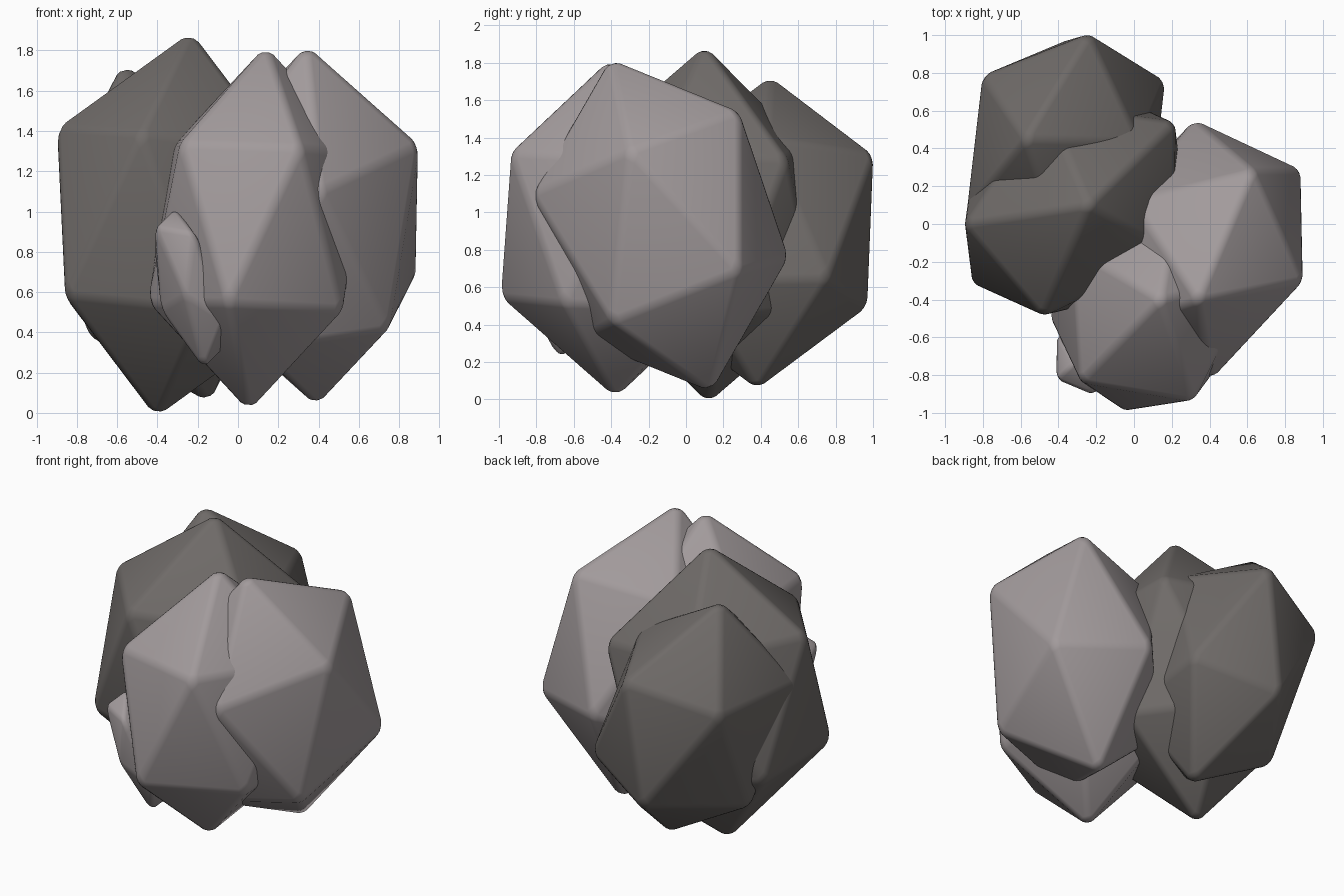
import bpy
import bmesh
import math
from mathutils import Vector

cube = bpy.data.objects.get("Cube")
if cube:
    bpy.data.objects.remove(cube, do_unlink=True)


def make_material(name, rgb):
    mat = bpy.data.materials.new(name)
    mat.use_nodes = True
    color = (*rgb, 1.0)
    mat.diffuse_color = color
    bsdf = mat.node_tree.nodes["Principled BSDF"]
    bsdf.inputs["Base Color"].default_value = color
    bsdf.inputs["Roughness"].default_value = 0.8
    return mat


light_stone = make_material("light_stone", (0.36, 0.325, 0.33))
dark_stone = make_material("dark_stone", (0.16, 0.147, 0.14))


def rock(name, mat, top, bottom, corner_a, corner_b, bevel):
    """Skewed twenty-sided rock, set by its two tips and two neighbouring upper corners."""
    top, bottom = Vector(top), Vector(bottom)
    center = (top + bottom) / 2
    axis = (top - bottom) / 2
    lift = axis / math.sqrt(5)
    # Ring directions in the sheared frame of the rock
    a = Vector(corner_a) - center - lift
    b = Vector(corner_b) - center - lift
    step = math.tau / 5
    side = (b - a * math.cos(step)) / math.sin(step)

    bm = bmesh.new()
    half = [axis * 1.03]
    for i in range(5):
        ring = a * math.cos(i * step) + side * math.sin(i * step)
        half.append(lift + ring * 1.015)
    for p in half:
        bm.verts.new(center + p)
        bm.verts.new(center - p)
    bmesh.ops.convex_hull(bm, input=bm.verts[:])
    bmesh.ops.recalc_face_normals(bm, faces=bm.faces[:])
    for f in bm.faces:
        f.smooth = True

    mesh = bpy.data.meshes.new(name)
    bm.to_mesh(mesh)
    bm.free()
    mesh.materials.append(mat)
    obj = bpy.data.objects.new(name, mesh)
    bpy.context.collection.objects.link(obj)

    # Worn edges
    mod = obj.modifiers.new("worn_edges", 'BEVEL')
    mod.width = bevel
    mod.segments = 3
    mod.limit_method = 'NONE'
    return obj


# Dark rocks
rock("middle_rock", dark_stone, (-0.24, 0.10, 1.87), (-0.40, 0.12, 0.00),
     (-0.89, 0.00, 1.42), (-0.48, -0.48, 1.39), 0.03)
rock("back_rock", dark_stone, (-0.57, 0.45, 1.71), (-0.15, 0.38, 0.07),
     (-0.24, 1.00, 1.31), (-0.80, 0.78, 1.15), 0.03)

# Light rocks
rock("front_rock", light_stone, (0.14, -0.40, 1.80), (0.05, -0.38, 0.03),
     (0.31, -0.93, 1.32), (-0.28, -0.83, 1.34), 0.03)
rock("side_rock", light_stone, (0.34, -0.40, 1.80), (0.39, 0.13, 0.06),
     (0.63, 0.28, 1.54), (0.89, -0.30, 1.33), 0.03)
rock("small_rock", light_stone, (-0.31, -0.73, 1.01), (-0.17, -0.68, 0.23),
     (-0.22, -0.90, 0.89), (-0.41, -0.82, 0.92), 0.02)
